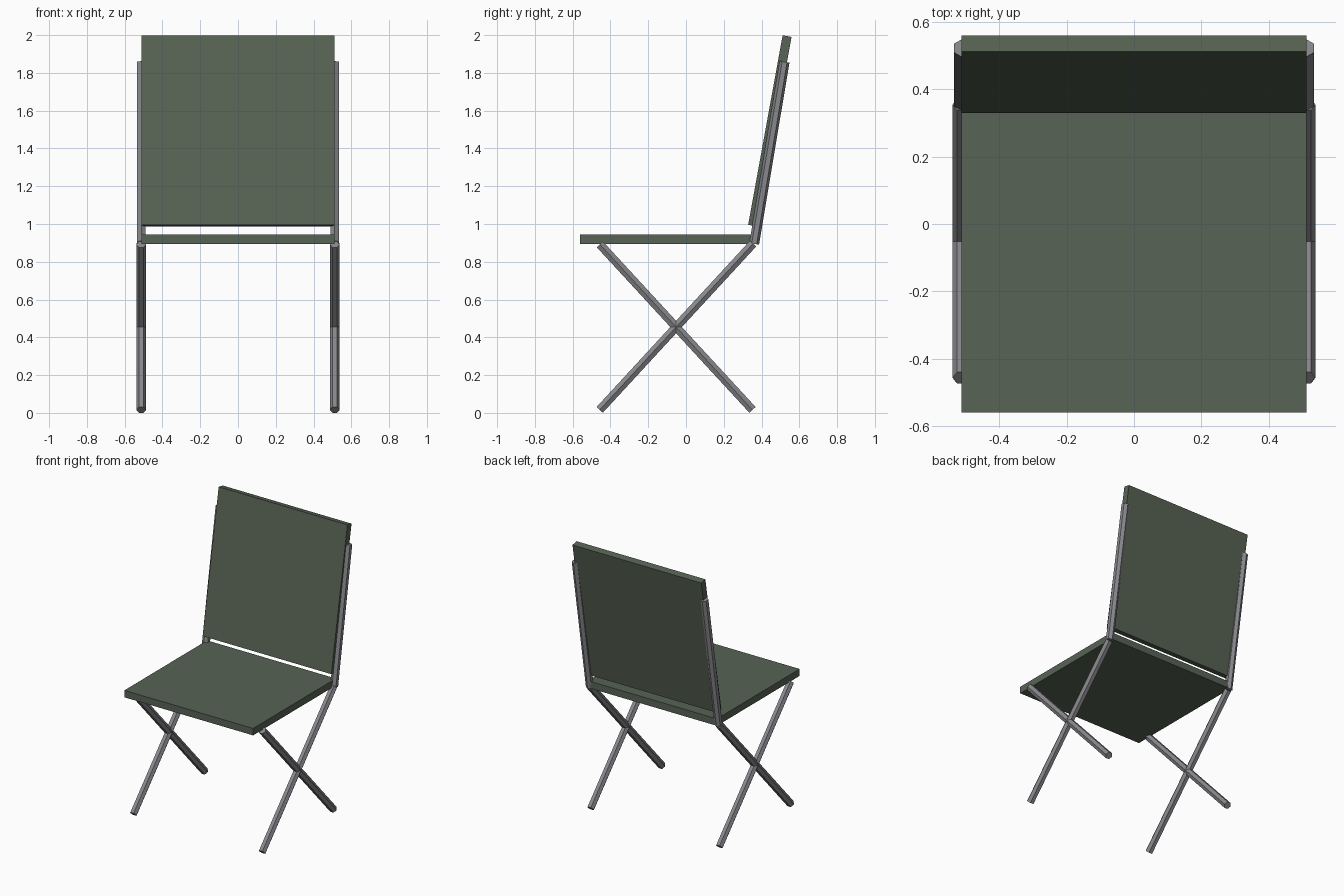
import bpy, math
from mathutils import Vector, Matrix

if "Cube" in bpy.data.objects:
    bpy.data.objects.remove(bpy.data.objects["Cube"])


def material(name, color):
    m = bpy.data.materials.new(name)
    m.diffuse_color = color
    m.use_nodes = True
    m.node_tree.nodes["Principled BSDF"].inputs["Base Color"].default_value = m.diffuse_color
    return m


GREEN = material("green_panel", (0.095, 0.125, 0.09, 1))
METAL = material("grey_metal", (0.25, 0.25, 0.27, 1))


def panel(name, size, center, tilt=0):
    bpy.ops.mesh.primitive_cube_add(size=1, location=center)
    o = bpy.context.object
    o.name = name
    o.data.transform(Matrix.Rotation(tilt, 4, 'X') @ Matrix.Diagonal((*size, 1)))
    o.data.materials.append(GREEN)


def tube(name, x, start, end, turn):
    # six-sided tube running between two (y, z) points in a side plane
    a, b = Vector((x, *start)), Vector((x, *end))
    d = b - a
    bpy.ops.mesh.primitive_cylinder_add(vertices=6, radius=0.026, depth=d.length,
                                        location=(a + b) / 2)
    o = bpy.context.object
    o.name = name
    lean = -math.atan2(d.y, d.z)
    o.data.transform(Matrix.Rotation(lean, 4, 'X') @ Matrix.Rotation(turn, 4, 'Z'))
    o.data.materials.append(METAL)


# Seat and tilted backrest
panel("seat", (1.024, 0.94, 0.05), (0, -0.09, 0.92))
panel("backrest", (1.024, 0.048, 1.02), (0, 0.444, 1.493), math.radians(-10.3))

# Crossed legs and back posts on each side
for side, x in (("left", -0.512), ("right", 0.512)):
    tube(side + "_rear_foot_leg", x, (-0.456, 0.892), (0.352, 0.016), math.pi / 2)
    tube(side + "_front_foot_leg", x, (-0.457, 0.016), (0.355, 0.896), math.pi / 2)
    tube(side + "_back_post", x, (0.361, 0.895), (0.522, 1.858), 0)
